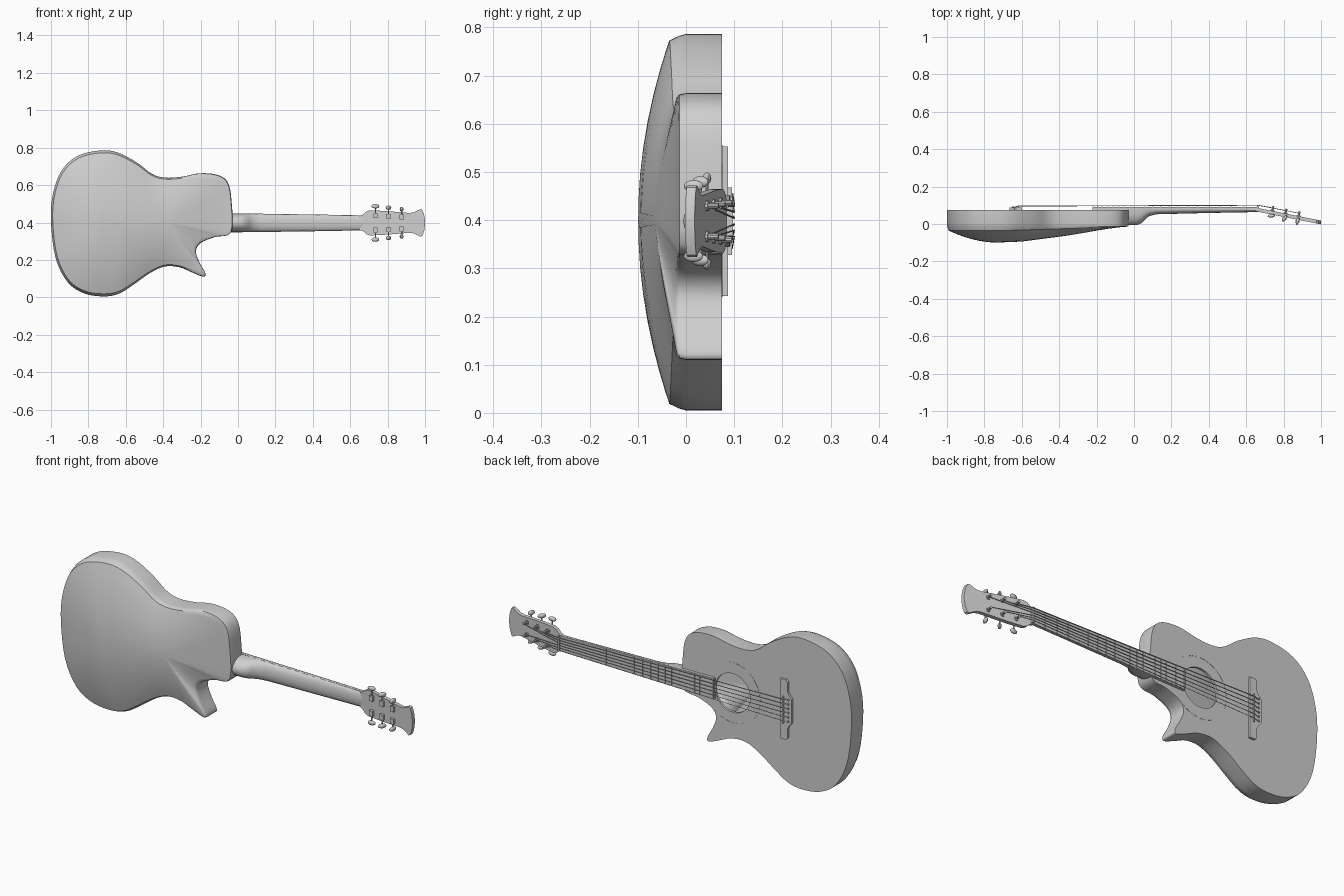
import bpy, bmesh, math
from mathutils import Vector, Matrix

cube = bpy.data.objects.get("Cube")
if cube:
    bpy.data.objects.remove(cube, do_unlink=True)

grey = bpy.data.materials.new("plain grey")
grey.use_nodes = True
grey.diffuse_color = (0.62, 0.62, 0.62, 1)
grey.node_tree.nodes["Principled BSDF"].inputs["Base Color"].default_value = (0.62, 0.62, 0.62, 1)

MID = 0.398      # height of the string axis
TOP = 0.075      # soundboard plane
HOLE_X = -0.32


def finish(name, bm, angle=35):
    bmesh.ops.recalc_face_normals(bm, faces=bm.faces)
    mesh = bpy.data.meshes.new(name)
    bm.to_mesh(mesh)
    bm.free()
    mesh.materials.append(grey)
    obj = bpy.data.objects.new(name, mesh)
    bpy.context.collection.objects.link(obj)
    bpy.ops.object.select_all(action="DESELECT")
    obj.select_set(True)
    bpy.context.view_layer.objects.active = obj
    bpy.ops.object.shade_smooth_by_angle(angle=math.radians(angle))
    return obj


def smooth_loop(points, steps):
    """Closed Catmull-Rom curve through the points."""
    out, n = [], len(points)
    for i in range(n):
        a, b, c, d = (Vector(points[(i + k) % n]) for k in (-1, 0, 1, 2))
        for s in range(steps):
            t = s / steps
            out.append(0.5 * (2 * b + (c - a) * t + (2 * a - 5 * b + 4 * c - d) * t * t
                              + (3 * b - a - 3 * c + d) * t ** 3))
    return out


def loft(bm, rings, cap_start=True, cap_end=True):
    rows = [[bm.verts.new(p) for p in ring] for ring in rings]
    n = len(rows[0])
    for a, b in zip(rows, rows[1:]):
        for i in range(n):
            bm.faces.new((a[i], a[(i + 1) % n], b[(i + 1) % n], b[i]))
    if cap_start:
        bm.faces.new(rows[0])
    if cap_end:
        bm.faces.new(rows[-1])
    return rows


def plate(name, outline, y_low, y_high):
    """Flat part with an x-z outline; the heights are functions of x."""
    bm = bmesh.new()
    loft(bm, [[(x, f(x), z) for x, z in outline] for f in (y_low, y_high)])
    return finish(name, bm)


def rod(bm, p, q, r, sides=6):
    p, q = Vector(p), Vector(q)
    turn = (q - p).to_track_quat("Z", "Y").to_matrix().to_4x4()
    bmesh.ops.create_cone(bm, cap_ends=True, segments=sides, radius1=r, radius2=r,
                          depth=(q - p).length,
                          matrix=Matrix.Translation((p + q) / 2) @ turn)


def box(bm, centre, size):
    bmesh.ops.create_cube(bm, size=1, matrix=Matrix.Translation(centre)
                          @ Matrix.Diagonal((*size, 1)))


def ramp(x, x0, x1, y0, y1):
    t = min(1, max(0, (x - x0) / (x1 - x0)))
    return y0 + (y1 - y0) * t


# Body: side wall, bowl back and soundboard with a round hole
outline = smooth_loop([
    (-1, .405), (-.99, .55), (-.945, .675), (-.86, .755), (-.74, .785), (-.645, .775),
    (-.54, .72), (-.46, .66), (-.39, .64), (-.30, .645), (-.205, .663), (-.11, .655),
    (-.055, .615), (-.035, .52), (-.035, .35), (-.125, .322), (-.2, .29), (-.225, .245),
    (-.205, .185), (-.175, .13), (-.185, .11), (-.25, .135), (-.31, .16), (-.39, .165),
    (-.47, .13), (-.555, .07), (-.635, .02), (-.715, .005), (-.82, .02), (-.91, .08),
    (-.975, .21)], 4)


def bowl_ring(s):
    ring = []
    for p in outline:
        c = Vector((min(-.38, max(-.72, p.x)), .4))
        q = c + (p - c) * s
        edge = ramp(q.x, -.7, -.05, -.03, -.014)
        deep = ramp(q.x, -.6, -.05, -.094, -.022) - .006 * ramp(q.x, -.75, -.6, 1, 0)
        y = edge + (deep - edge) * (1 - s * s)
        ring.append((q.x, y, q.y))
    return ring


def wall_ring(y, s=1.0):
    ring = []
    for p in outline:
        c = Vector((min(-.38, max(-.72, p.x)), .4))
        q = c + (p - c) * s
        ring.append((q.x, y, q.y))
    return ring


bm = bmesh.new()
rings = [wall_ring(TOP), wall_ring(0), wall_ring(-.014, .99)]
rings += [bowl_ring(s) for s in (.965, .9, .8, .68, .54, .4, .26, .13, .04)]
rows = loft(bm, rings, cap_start=False)
front_edges = [bm.edges.get((rows[0][i], rows[0][i - 1])) for i in range(len(outline))]
circle = [(HOLE_X + .1 * math.cos(a), MID + .1 * math.sin(a))
          for a in (math.tau * i / 40 for i in range(40))]
rim = loft(bm, [[(x, y, z) for x, z in circle] for y in (TOP, TOP - .012)], False, False)
hole_edges = [bm.edges.get((rim[0][i], rim[0][i - 1])) for i in range(40)]
bmesh.ops.triangle_fill(bm, use_beauty=True, edges=front_edges + hole_edges, normal=(0, 1, 0))
finish("body", bm, 40)

# Rosette: thin arc inlaid round the hole, open at the fretboard
arc = [math.radians(50 + 260 * i / 48) for i in range(49)]
ring = [(HOLE_X + r * math.cos(a), MID + r * math.sin(a))
        for r, seq in ((.158, arc), (.153, arc[::-1])) for a in seq]
plate("rosette", ring, lambda x: TOP - .002, lambda x: TOP + .001)

# Neck with a deep heel
bm = bmesh.new()
sections = []
for x, low, w in ((-.06, -.006, .05), (.015, -.006, .05), (.04, .004, .05), (.06, .025, .05),
                  (.08, .042, .05), (.12, .052, .049), (.4, .059, .045), (.67, .064, .04)):
    sections.append([(x, .08 - (.08 - low) * math.sin(a) ** .8, MID + w * math.cos(a))
                     for a in (math.pi * i / 12 for i in range(13))])
loft(bm, sections)
finish("neck", bm)

# Fretboard, frets and nut
FB = .09


def half_width(x):
    return ramp(x, -.22, .66, .054, .04)


ends = (-.222, .66)
plate("fretboard", [(x, MID + side * half_width(x)) for x, side in
                    ((ends[0], -1), (ends[1], -1), (ends[1], 1), (ends[0], 1))],
      lambda x: TOP - .001, lambda x: FB)
bm = bmesh.new()
for n in range(1, 21):
    x = .66 - 1.28 * (1 - 2 ** (-n / 12))
    box(bm, (x, FB, MID), (.005, .005, 2 * half_width(x) - .002))
finish("frets", bm)
bm = bmesh.new()
box(bm, (.663, .085, MID), (.01, .026, .078))
finish("nut", bm)


# Headstock, tilted back and flared at the tip
def head_top(x):
    return .086 - .2 * (x - .66)


half = [(.65, .038), (.67, .045), (.685, .06), (.705, .067), (.78, .064), (.87, .057),
        (.915, .053), (.94, .056), (.96, .066), (.975, .074), (.985, .07), (.995, .045), (1, .012)]
plate("headstock", [(x, MID + w) for x, w in half] + [(x, MID - w) for x, w in half[::-1]],
      lambda x: head_top(x) - .02, head_top)

# Tuners: posts, gear housings, shafts and buttons
POSTS = (.74, .81, .88)
lean = Vector((.196, .98, 0))
bm = bmesh.new()
for side in (-1, 1):
    for i, x in enumerate(POSTS):
        base = Vector((x, head_top(x), MID + side * (.038 - .003 * i)))
        rod(bm, base - lean * .025, base + lean * .026, .006, 10)
        rod(bm, base, base + lean * .005, .011, 10)
        back = base - lean * .027
        box(bm, back, (.022, .014, .026))
        tip = Vector((back.x, back.y, MID + side * (.089 - .008 * i)))
        rod(bm, back, tip, .0035, 8)
        flat = Matrix.Diagonal((.021, .009, .012, 1))
        turn = Matrix.Rotation((.1, .9, 1.3)[i], 4, "Z")
        bmesh.ops.create_uvsphere(bm, u_segments=12, v_segments=8, radius=1,
                                  matrix=Matrix.Translation(tip) @ turn @ flat)
finish("tuners", bm)

# Bridge with a bulge towards the tail, saddle and pins
side = [(-.6, .155), (-.632, .155), (-.642, .145), (-.642, .095), (-.65, .08), (-.666, .06)]
plate("bridge", [(x, MID + w) for x, w in side] + [(x, MID - w) for x, w in side[::-1]],
      lambda x: TOP - .001, lambda x: TOP + .012)
bm = bmesh.new()
box(bm, (-.62, .089, MID), (.007, .012, .14))
finish("saddle", bm)

strings, pins = bmesh.new(), bmesh.new()
for i in range(6):
    k = (i - 2.5) / 2.5
    thick = .0014 + .0002 * i
    sgn = 1 if k > 0 else -1
    x = POSTS[min(i, 5 - i)]
    step = min(i, 5 - i)
    post = Vector((x, head_top(x), MID + sgn * (.031 - .003 * step))) + lean * .016
    path = [(-.647, .087, MID + .056 * k), (-.62, .096, MID + .056 * k),
            (.663, .1, MID + .032 * k), post]
    for p, q in zip(path, path[1:]):
        rod(strings, p, q, thick)
    rod(pins, (-.647, .08, MID + .056 * k), (-.648, .094, MID + .056 * k), .005, 8)
finish("strings", strings)
finish("bridge_pins", pins)
